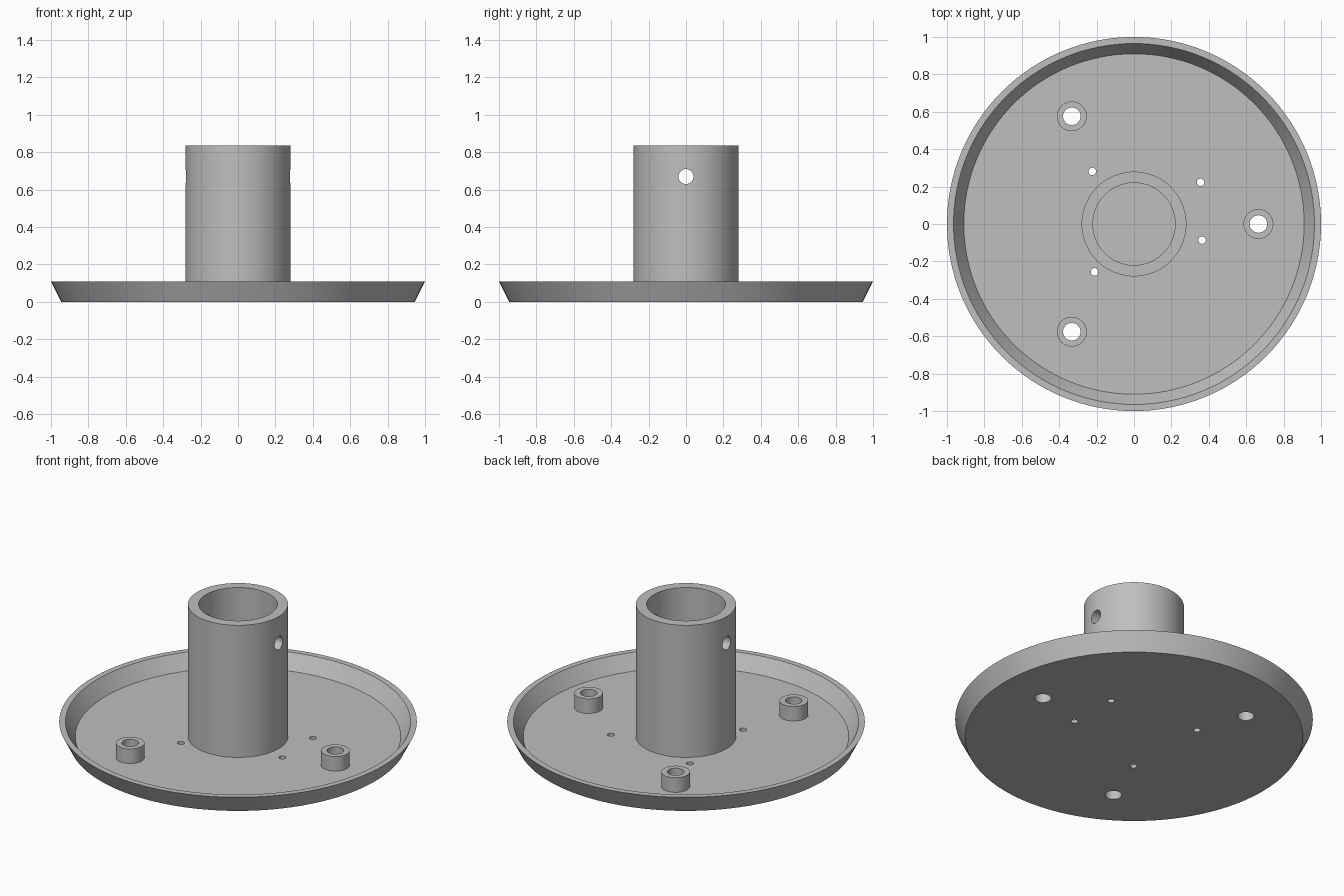
import bpy, bmesh, math
from mathutils import Matrix, Vector

if "Cube" in bpy.data.objects:
    bpy.data.objects.remove(bpy.data.objects["Cube"])

FLOOR, RIM, TOP = 0.02, 0.11, 0.835

grey = bpy.data.materials.new("plain grey")
grey.diffuse_color = (0.52, 0.52, 0.52, 1)
grey.use_nodes = True
grey.node_tree.nodes["Principled BSDF"].inputs["Base Color"].default_value = grey.diffuse_color


def make_object(name, bm):
    bmesh.ops.recalc_face_normals(bm, faces=bm.faces)
    mesh = bpy.data.meshes.new(name)
    bm.to_mesh(mesh)
    bm.free()
    mesh.materials.append(grey)
    obj = bpy.data.objects.new(name, mesh)
    bpy.context.collection.objects.link(obj)
    return obj


def lathe(name, profile, steps, centre=(0, 0), closed=False):
    """Spin a (radius, height) profile around a vertical axis."""
    bm = bmesh.new()
    verts = [bm.verts.new((r, 0, z)) for r, z in profile]
    edges = [bm.edges.new(pair) for pair in zip(verts, verts[1:])]
    if closed:
        edges.append(bm.edges.new((verts[-1], verts[0])))
    bmesh.ops.spin(bm, geom=verts + edges, cent=(0, 0, 0), axis=(0, 0, 1),
                   angle=math.tau, steps=steps)
    bmesh.ops.remove_doubles(bm, verts=bm.verts, dist=1e-5)
    bmesh.ops.translate(bm, verts=bm.verts, vec=(*centre, 0))
    return make_object(name, bm)


def drill(obj, holes):
    """Cut cylinders given as (position, radius, length, turn matrix)."""
    bm = bmesh.new()
    for pos, radius, length, turn in holes:
        bmesh.ops.create_cone(bm, cap_ends=True, segments=32, radius1=radius,
                              radius2=radius, depth=length,
                              matrix=Matrix.Translation(Vector(pos)) @ turn)
    cutter = make_object("hole_cutter", bm)
    cutter.hide_render = True
    mod = obj.modifiers.new("holes", 'BOOLEAN')
    mod.operation, mod.solver, mod.object = 'DIFFERENCE', 'EXACT', cutter
    bpy.context.view_layer.objects.active = obj
    bpy.ops.object.modifier_apply(modifier=mod.name)
    bpy.data.objects.remove(cutter)


# Hole layout
boss_spots = [(0.665 * math.cos(a), 0.665 * math.sin(a))
              for a in (0, math.tau / 3, -math.tau / 3)]
screw_spots = [(-0.223, 0.281), (0.356, 0.223), (0.364, -0.086), (-0.211, -0.256)]
upright = Matrix.Identity(4)

# Shallow dish with a flared rim
dish = lathe("dish", [(0, 0), (0.945, 0), (1, RIM), (0.965, RIM),
                      (0.91, FLOOR), (0, FLOOR)], 128)
drill(dish, [((x, y, 0), 0.047, 0.2, upright) for x, y in boss_spots]
      + [((x, y, 0), 0.02, 0.2, upright) for x, y in screw_spots])

# Central tube with a cross hole through both walls
tube = lathe("centre_tube", [(0.28, FLOOR), (0.28, TOP), (0.22, TOP),
                             (0.22, FLOOR)], 96, closed=True)
drill(tube, [((0, 0, 0.67), 0.04, 0.8, Matrix.Rotation(math.pi / 2, 4, 'Y'))])

# Three hollow mounting bosses
bosses = [lathe(f"mounting_boss_{i + 1}",
                [(0.08, FLOOR), (0.08, RIM), (0.047, RIM), (0.047, FLOOR)],
                32, spot, closed=True) for i, spot in enumerate(boss_spots)]

# Smooth round walls, crisp edges
for obj in [dish, tube] + bosses:
    bpy.ops.object.select_all(action='DESELECT')
    obj.select_set(True)
    bpy.context.view_layer.objects.active = obj
    bpy.ops.object.shade_smooth_by_angle(angle=math.radians(30))
